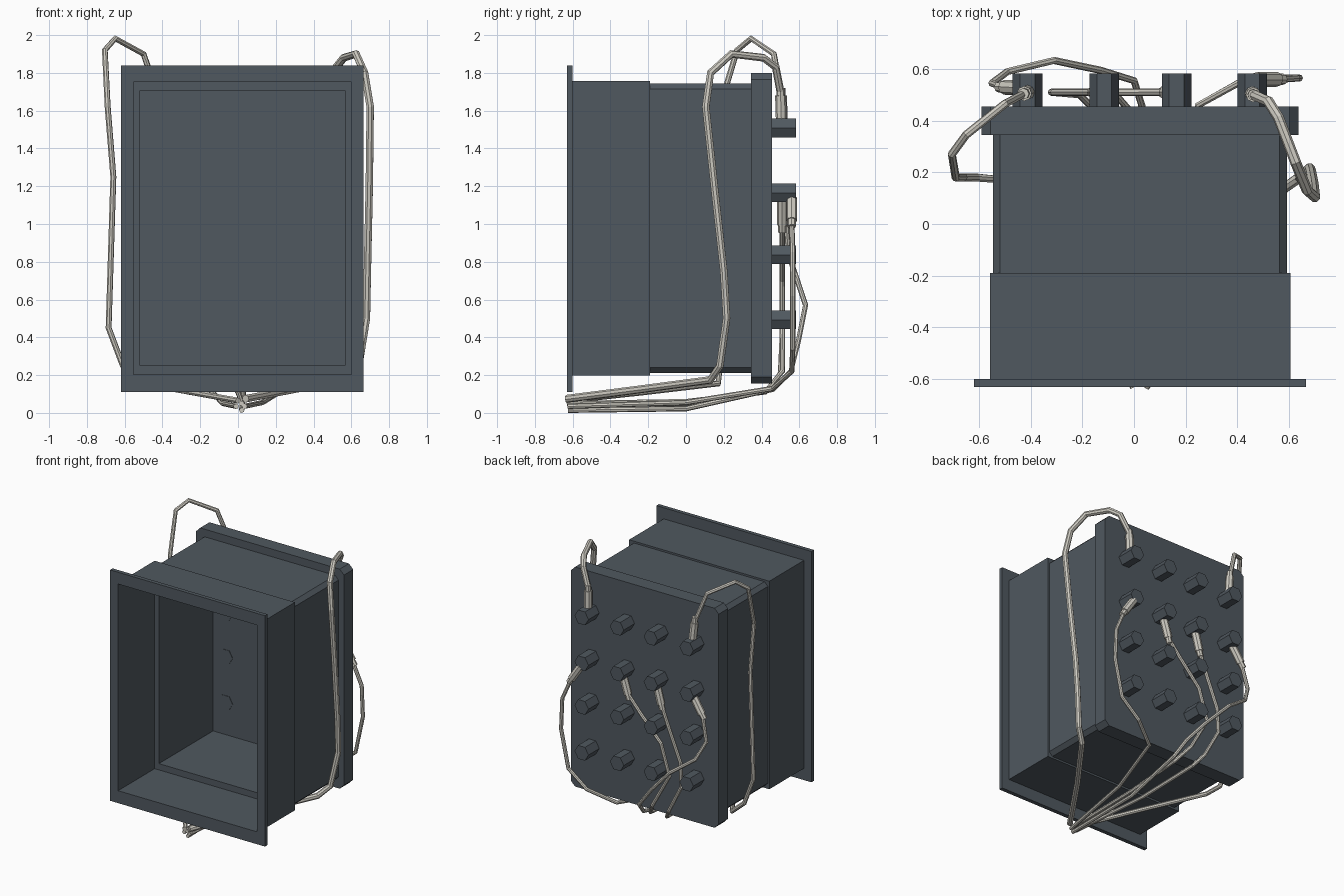
import bpy, bmesh, math
from mathutils import Vector

if "Cube" in bpy.data.objects:
    bpy.data.objects.remove(bpy.data.objects["Cube"])


def material(name, rgb):
    m = bpy.data.materials.new(name)
    m.diffuse_color = (*rgb, 1)
    m.use_nodes = True
    m.node_tree.nodes["Principled BSDF"].inputs["Base Color"].default_value = m.diffuse_color
    return m


SLATE = material("dark slate", (0.08, 0.098, 0.116))
CABLE = material("warm light grey", (0.62, 0.60, 0.54))


def finish(bm, name, mat):
    bmesh.ops.remove_doubles(bm, verts=bm.verts, dist=1e-5)
    bmesh.ops.recalc_face_normals(bm, faces=bm.faces)
    me = bpy.data.meshes.new(name)
    bm.to_mesh(me)
    bm.free()
    me.materials.append(mat)
    ob = bpy.data.objects.new(name, me)
    bpy.context.collection.objects.link(ob)
    return ob


def outline(rect, c):
    """Rectangle (x0, x1, z0, z1) with corners cut by c, eight points."""
    x0, x1, z0, z1 = rect
    return [(x0 + c, z0), (x1 - c, z0), (x1, z0 + c), (x1, z1 - c),
            (x1 - c, z1), (x0 + c, z1), (x0, z1 - c), (x0, z0 + c)]


def frame(name, y0, y1, outer, inner=None, cut=0.0):
    """Prism along y; hollow when an inner rectangle is given."""
    bm = bmesh.new()
    if inner is None:
        pts = outline(outer, cut)
        f = bm.faces.new([bm.verts.new((x, y0, z)) for x, z in pts])
        ext = bmesh.ops.extrude_face_region(bm, geom=[f], use_keep_orig=True)
        for v in ext["geom"]:
            if isinstance(v, bmesh.types.BMVert):
                v.co.y = y1
    else:
        loops = []
        for rect, c, y in ((outer, cut, y0), (outer, cut, y1),
                           (inner, 0.0002, y1), (inner, 0.0002, y0)):
            loops.append([bm.verts.new((x, y, z)) for x, z in outline(rect, c)])
        for a, b in zip(loops, loops[1:] + loops[:1]):
            for i in range(8):
                j = (i + 1) % 8
                bm.faces.new((a[i], a[j], b[j], b[i]))
    return finish(bm, name, SLATE)


# Housing: flange, front box, step, chamfered rear box, back plate
BOX_OUT = (-0.558, 0.605, 0.198, 1.757)
BOX_IN = (-0.553, 0.600, 0.203, 1.752)
REAR_IN = (-0.518, 0.566, 0.25, 1.708)
PLATE = (-0.59, 0.637, 0.155, 1.80)
frame("front_flange", -0.63, -0.60, (-0.62, 0.665, 0.11, 1.84), BOX_IN)
frame("front_box", -0.60, -0.19, BOX_OUT, BOX_IN)
frame("box_step", -0.197, -0.19, BOX_IN, REAR_IN)
frame("rear_box", -0.19, 0.345, (-0.546, 0.592, 0.212, 1.743), REAR_IN, 0.028)
frame("back_rim", 0.345, 0.445, PLATE, REAR_IN, 0.035)
frame("back_panel", 0.445, 0.455, PLATE, None, 0.035)

# Grid of hexagonal sockets through the back panel
for c, x in enumerate((-0.412, -0.115, 0.165, 0.458)):
    for r, z in enumerate((0.493, 0.837, 1.165, 1.508)):
        bm = bmesh.new()
        rings = [[bm.verts.new((x + 0.0575 * math.cos(math.pi * k / 3), y,
                                z + 0.0575 * math.sin(math.pi * k / 3)))
                  for k in range(6)] for y in (0.442, 0.583)]
        for ring in rings:
            bm.faces.new(ring)
        for k in range(6):
            j = (k + 1) % 6
            bm.faces.new((rings[0][k], rings[0][j], rings[1][j], rings[1][k]))
        finish(bm, f"hex_socket_{r}_{c}", SLATE)


def tube(name, pts, radius, sides=8):
    """Sweep a ring along a polyline."""
    pts = [Vector(p) for p in pts]
    bm = bmesh.new()
    rings, side = [], None
    for i, p in enumerate(pts):
        a = (p - pts[i - 1]).normalized() if i else None
        b = (pts[i + 1] - p).normalized() if i + 1 < len(pts) else None
        t = ((a or b) + (b or a)).normalized()
        side = t.orthogonal() if side is None else side - t * side.dot(t)
        side.normalize()
        up = t.cross(side)
        rings.append([bm.verts.new(p + radius * (side * math.cos(q) + up * math.sin(q)))
                      for q in (2 * math.pi * k / sides for k in range(sides))])
    for a, b in zip(rings, rings[1:]):
        for k in range(sides):
            j = (k + 1) % sides
            bm.faces.new((a[k], a[j], b[j], b[k]))
    bm.faces.new(rings[0])
    bm.faces.new(rings[-1])
    return finish(bm, name, CABLE)


def cable(name, radius, pts):
    """Cable with a thicker plug at its first point."""
    a, b = Vector(pts[0]), Vector(pts[1])
    d = (b - a).normalized()
    tube(name + "_plug", [a, a + d * 0.14], 0.029)
    tube(name + "_plug_neck", [a + d * 0.13, a + d * 0.18], 0.022)
    tube(name, pts, radius)


# Two cables that loop over the top and run down the sides
cable("right_side_cable", 0.021, [
    (0.458, 0.505, 1.54), (0.462, 0.50, 1.70), (0.52, 0.475, 1.83), (0.56, 0.41, 1.88),
    (0.625, 0.24, 1.90), (0.67, 0.13, 1.80), (0.70, 0.105, 1.62), (0.695, 0.15, 1.20),
    (0.685, 0.20, 0.75), (0.68, 0.215, 0.50), (0.64, 0.18, 0.25), (0.57, 0.13, 0.175),
    (0.30, -0.24, 0.125), (0.04, -0.63, 0.075)])
cable("left_side_cable", 0.016, [
    (-0.412, 0.51, 1.54), (-0.425, 0.505, 1.68), (-0.50, 0.465, 1.90), (-0.65, 0.345, 1.982),
    (-0.705, 0.27, 1.92), (-0.69, 0.18, 1.62), (-0.66, 0.18, 1.25), (-0.685, 0.18, 0.45),
    (-0.61, 0.18, 0.25), (-0.50, 0.17, 0.155), (-0.25, -0.22, 0.11), (0.0, -0.63, 0.065)])

# Four cables from the second row that gather underneath
cable("rear_cable_1", 0.014, [
    (0.475, 0.56, 1.135), (0.56, 0.56, 1.01), (0.63, 0.565, 0.85), (0.64, 0.565, 0.62),
    (0.58, 0.565, 0.34), (0.43, 0.56, 0.22), (0.25, 0.46, 0.13), (0.13, 0.0, 0.055),
    (0.035, -0.625, 0.035)])
cable("rear_cable_2", 0.014, [
    (0.165, 0.51, 1.13), (0.125, 0.51, 1.0), (0.02, 0.51, 0.88), (-0.15, 0.51, 0.70),
    (-0.22, 0.51, 0.47), (-0.08, 0.51, 0.22), (0.0, 0.42, 0.11), (0.02, 0.0, 0.06),
    (0.02, -0.63, 0.05)])
cable("rear_cable_3", 0.014, [
    (-0.115, 0.51, 1.13), (-0.15, 0.51, 1.0), (-0.22, 0.51, 0.82), (-0.31, 0.51, 0.60),
    (-0.32, 0.51, 0.42), (-0.21, 0.50, 0.21), (-0.15, 0.44, 0.125), (-0.08, 0.0, 0.05),
    (-0.01, -0.625, 0.035)])
cable("rear_cable_4", 0.014, [
    (-0.425, 0.525, 1.14), (-0.51, 0.53, 1.01), (-0.55, 0.545, 0.83), (-0.49, 0.59, 0.70),
    (-0.31, 0.633, 0.57), (-0.13, 0.595, 0.38), (0.0, 0.555, 0.22), (0.03, 0.46, 0.125),
    (0.02, 0.0, 0.022), (0.02, -0.625, 0.014)])
